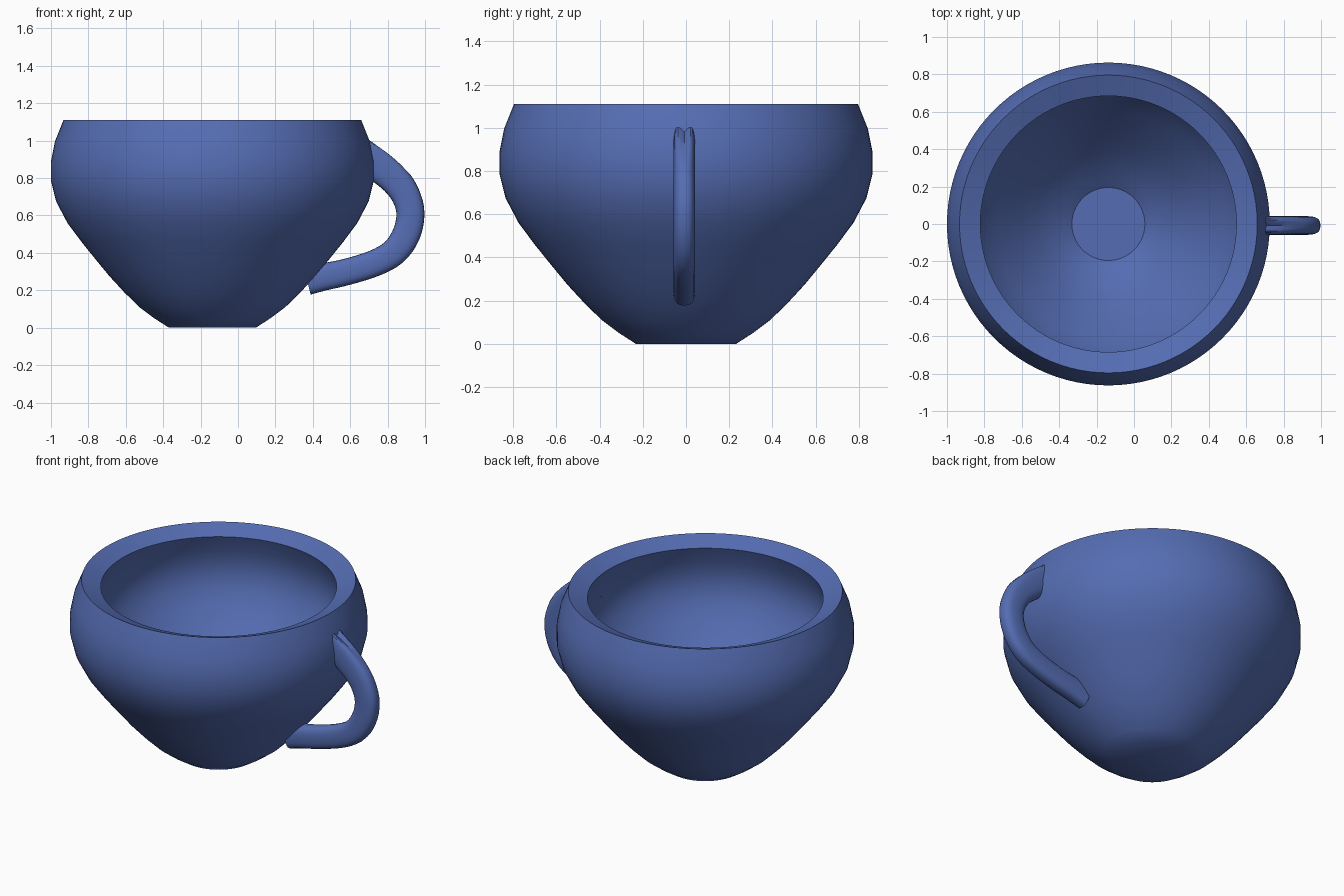
import bpy, bmesh, math
from mathutils import Vector

if "Cube" in bpy.data.objects:
    bpy.data.objects.remove(bpy.data.objects["Cube"])

blue = bpy.data.materials.new("blue_glaze")
blue.diffuse_color = (0.09, 0.152, 0.45, 1)
blue.use_nodes = True
blue.node_tree.nodes["Principled BSDF"].inputs["Base Color"].default_value = blue.diffuse_color
CX = -0.137  # axis of the bowl


def finish(bm, name):
    bmesh.ops.recalc_face_normals(bm, faces=bm.faces)
    me = bpy.data.meshes.new(name)
    bm.to_mesh(me)
    bm.free()
    ob = bpy.data.objects.new(name, me)
    bpy.context.collection.objects.link(ob)
    me.materials.append(blue)
    bpy.ops.object.select_all(action='DESELECT')
    ob.select_set(True)
    bpy.context.view_layer.objects.active = ob
    bpy.ops.object.shade_smooth_by_angle(angle=math.radians(35))
    return ob


def skin(bm, rings):
    """Join a list of vertex rings with quads and cap both ends."""
    for a, b in zip(rings, rings[1:]):
        n = len(a)
        for i in range(n):
            bm.faces.new((a[i], a[(i + 1) % n], b[(i + 1) % n], b[i]))
    bm.faces.new(rings[0])
    bm.faces.new(rings[-1])


# Bowl: outer profile, then the same profile offset inward by the wall thickness
outer = [(0.232, 0), (0.31, 0.05), (0.39, 0.11), (0.47, 0.188), (0.55, 0.275),
         (0.62, 0.36), (0.70, 0.459), (0.775, 0.56), (0.835, 0.674), (0.863, 0.785),
         (0.863, 0.89), (0.842, 0.995), (0.796, 1.11)]
WALL = 0.12
inner = [(0.195, 0.114)]
for i in range(1, len(outer)):
    p = Vector(outer[i - 1])
    q = Vector(outer[min(i + 1, len(outer) - 1)])
    d = (q - p).normalized()
    inner.append((outer[i][0] - WALL * d.y, outer[i][1] + WALL * d.x))
bm = bmesh.new()
SEG = 96
rings = []
for r, z in outer + inner[::-1]:
    rings.append([bm.verts.new((CX + r * math.cos(2 * math.pi * k / SEG),
                                r * math.sin(2 * math.pi * k / SEG), z))
                  for k in range(SEG)])
skin(bm, rings)
finish(bm, "cup_bowl")

# Handle: centre line (x, z, half width), swept with a rounded oblong section
path = [(0.66, 0.945, 0.09), (0.765, 0.862, 0.09), (0.845, 0.785, 0.082),
        (0.898, 0.705, 0.077), (0.922, 0.61, 0.075), (0.900, 0.50, 0.075),
        (0.835, 0.405, 0.073), (0.73, 0.345, 0.071), (0.58, 0.298, 0.071),
        (0.46, 0.272, 0.073), (0.37, 0.25, 0.075)]


def smooth_path(pts, steps):
    """Catmull-Rom interpolation of the path."""
    v = [Vector(p) for p in pts]
    v = [2 * v[0] - v[1]] + v + [2 * v[-1] - v[-2]]
    out = []
    for i in range(1, len(v) - 2):
        a, b, c, d = v[i - 1:i + 3]
        for s in range(steps):
            t = s / steps
            out.append(0.5 * (2 * b + (c - a) * t + (2 * a - 5 * b + 4 * c - d) * t * t
                              + (3 * b - a - 3 * c + d) * t ** 3))
    return out + [v[-2]]


pts = smooth_path(path, 4)
bm = bmesh.new()
rings = []
N = 24
for i, p in enumerate(pts):
    t = pts[min(i + 1, len(pts) - 1)] - pts[max(i - 1, 0)]
    t = Vector((t.x, t.y)).normalized()
    out_dir = Vector((-t.y, t.x))             # away from the finger hole
    groove = 0.035 * max(0, 1 - i / 9)        # small notch near the upper joint
    ring = []
    for k in range(N):
        a = 2 * math.pi * k / N
        c, s = math.cos(a), math.sin(a)
        u = p.z * math.copysign(abs(c) ** 0.75, c)
        w = 0.05 * math.copysign(abs(s) ** 0.75, s)
        if c > 0:
            u -= groove * max(0, 1 - abs(w) / 0.04)
        ring.append(bm.verts.new((p.x + out_dir.x * u, -0.008 + w, p.y + out_dir.y * u)))
    rings.append(ring)
skin(bm, rings)
finish(bm, "cup_handle")
